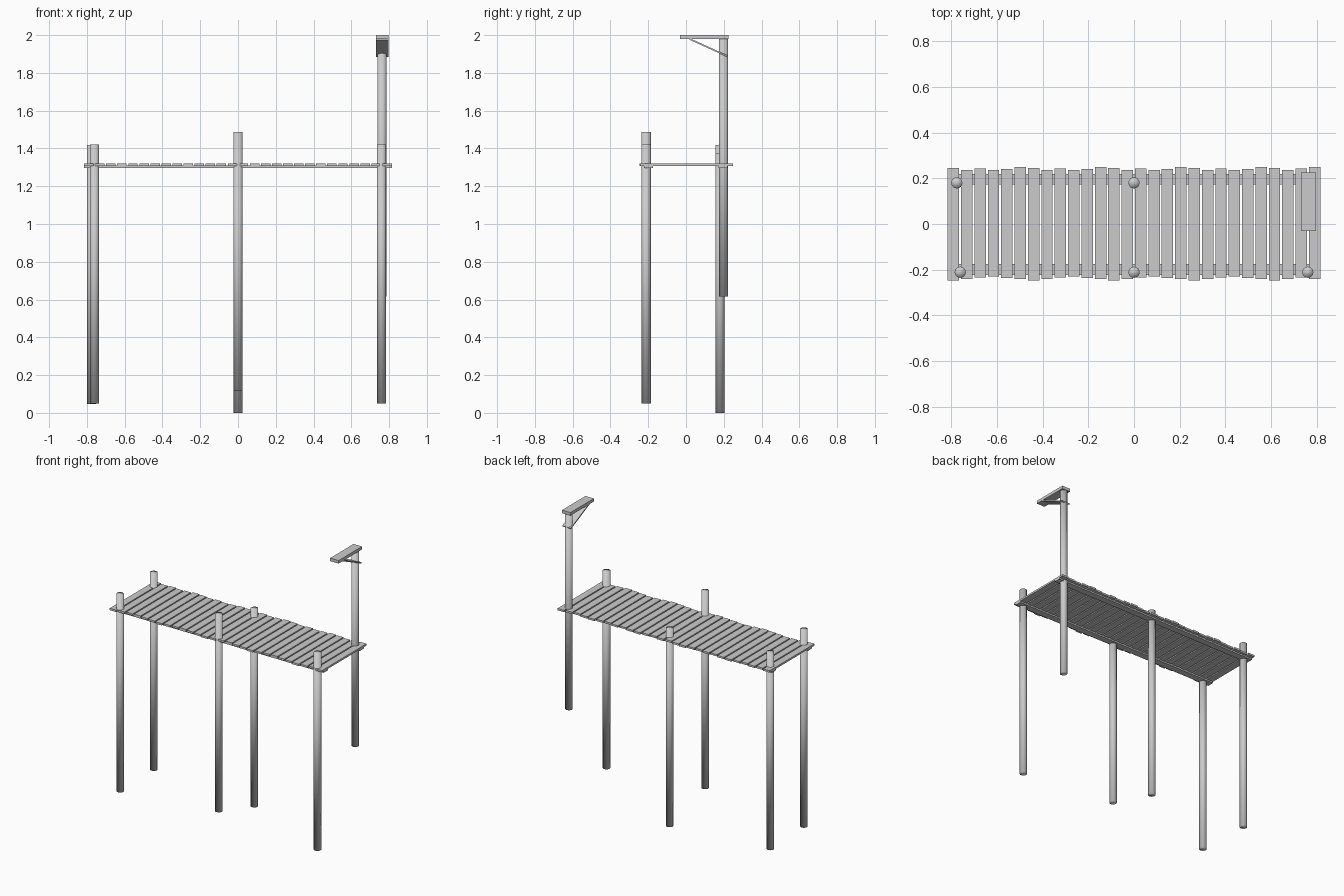
import bpy, bmesh, math
from mathutils import Matrix

if "Cube" in bpy.data.objects:
    bpy.data.objects.remove(bpy.data.objects["Cube"])


def box(name, x0, x1, y0, y1, z0, z1):
    bm = bmesh.new()
    m = (Matrix.Translation(((x0 + x1) / 2, (y0 + y1) / 2, (z0 + z1) / 2))
         @ Matrix.Diagonal((x1 - x0, y1 - y0, z1 - z0, 1)))
    bmesh.ops.create_cube(bm, size=1, matrix=m)
    me = bpy.data.meshes.new(name)
    bm.to_mesh(me)
    bm.free()
    ob = bpy.data.objects.new(name, me)
    bpy.context.collection.objects.link(ob)
    return ob


def post(name, x, y, z0, z1):
    bpy.ops.mesh.primitive_cylinder_add(vertices=16, radius=0.0245, depth=z1 - z0,
                                        location=(x, y, (z0 + z1) / 2))
    ob = bpy.context.object
    ob.name = name
    bpy.ops.object.shade_smooth()
    return ob


# Support piles
post("front_left_pile", -0.76, -0.211, 0.05, 1.422)
post("front_middle_pile", 0.0, -0.211, 0.115, 1.487)
post("front_right_pile", 0.76, -0.211, 0.05, 1.422)
post("back_left_pile", -0.775, 0.18, 0.047, 1.418)
post("back_middle_pile", 0.0, 0.18, 0.0, 1.375)
post("lamp_post", 0.762, 0.199, 0.617, 1.982)

# Stringers under the deck
box("front_stringer", -0.815, 0.815, -0.222, -0.175, 1.297, 1.309)
box("back_stringer", -0.815, 0.815, 0.172, 0.219, 1.297, 1.309)

# Deck planks with slightly staggered ends
tops = [0.245, 0.237, 0.243, 0.236, 0.240, 0.249]
bottoms = [-0.247, -0.240, -0.233, -0.229, -0.236, -0.241]
step = (1.63 - 0.05) / 27
for i in range(28):
    x = -0.815 + i * step
    k = i % 6
    top = tops[k] if i < 27 else 0.249
    bot = bottoms[k] if i < 27 else -0.241
    box(f"deck_plank_{i + 1:02d}", x, x + 0.05, bot, top, 1.307, 1.32)

# Lamp arm and its slanted brace board
box("lamp_arm", 0.731, 0.796, -0.031, 0.226, 1.979, 2.0)
ya, za, yb, zb = 0.02, 1.979, 0.222, 1.887
length = math.hypot(yb - ya, zb - za)
brace = box("arm_brace", -0.0325, 0.0325, -length / 2, length / 2, -0.004, 0.004)
brace.location = (0.7635, (ya + yb) / 2, (za + zb) / 2)
brace.rotation_euler.x = math.atan2(zb - za, yb - ya)
